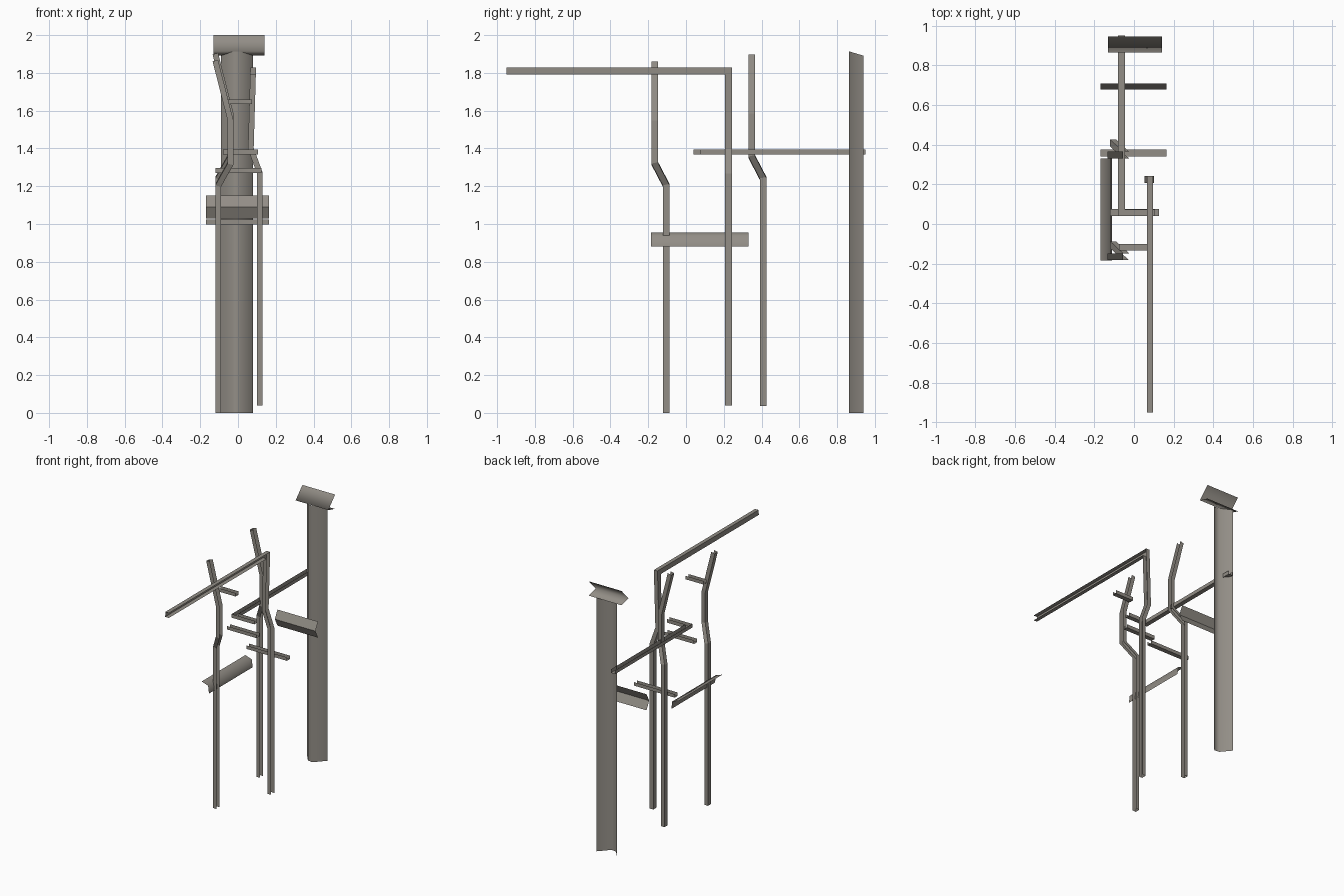
import bpy
from mathutils import Vector as V

if "Cube" in bpy.data.objects:
    bpy.data.objects.remove(bpy.data.objects["Cube"])

mat = bpy.data.materials.new("weathered_grey")
mat.diffuse_color = (0.29, 0.27, 0.24, 1)
mat.use_nodes = True
mat.node_tree.nodes["Principled BSDF"].inputs["Base Color"].default_value = mat.diffuse_color


def sheet(name, rings, smooth=False):
    """Skin a row of open cross-sections into a thin strip."""
    n = len(rings[0])
    verts = [tuple(p) for r in rings for p in r]
    faces = [(i * n + j, i * n + j + 1, (i + 1) * n + j + 1, (i + 1) * n + j)
             for i in range(len(rings) - 1) for j in range(n - 1)]
    me = bpy.data.meshes.new(name)
    me.from_pydata(verts, [], faces)
    me.materials.append(mat)
    for p in me.polygons:
        p.use_smooth = smooth
    ob = bpy.data.objects.new(name, me)
    bpy.context.collection.objects.link(ob)
    return ob


def channel(name, path, side, opening, w, d):
    """Sweep an open U channel along a path with mitred corners.
    side: across the web (width w); opening: open direction (depth d)."""
    pts = [V(p) for p in path]
    side, opening = V(side), V(opening)
    ring = [pts[0] + side * s * w / 2 + opening * o * d / 2
            for s, o in ((-1, 1), (-1, -1), (1, -1), (1, 1))]
    rings = [ring]
    for i in range(1, len(pts)):
        a = (pts[i] - pts[i - 1]).normalized()
        b = (pts[i + 1] - pts[i]).normalized() if i + 1 < len(pts) else a
        nrm = (a + b).normalized()
        ring = [p + a * ((pts[i] - p).dot(nrm) / a.dot(nrm)) for p in ring]
        rings.append(ring)
    return sheet(name, rings)


X, Y, Z = (1, 0, 0), (0, 1, 0), (0, 0, 1)

# tall folded column, top cut to follow the underside of the cap
prof = [(-.09, .94), (-.03, .868), (.01, .862), (.08, .94)]
sheet("column", [[(x, y, 0) for x, y in prof],
                 [(x, y, 1.915 - (y - .86) * .3) for x, y in prof]], True)

# folded cap on the column
prof = [(.945, 2.0), (.865, 1.915), (.945, 1.893)]
sheet("column_cap", [[(x, y, z) for y, z in prof] for x in (-.13, .14)], True)

# folded cross plate
prof = [(.708, 1.15), (.677, 1.09), (.708, 1.03)]
sheet("cross_plate", [[(x, y, z) for y, z in prof] for x in (-.17, .165)])

# folded side plate
prof = [(-.17, .955), (-.117, .937), (-.11, .88)]
sheet("side_plate", [[(x, y, z) for x, z in prof] for y in (-.185, .33)], True)

# two matching bent posts
for name, dy, dz in (("front_post", 0, 0), ("back_post", .513, .037)):
    channel(name, [(x, y + dy, z + dz) for x, y, z in (
        (-.105, -.105, 0), (-.105, -.105, 1.205), (-.04, -.165, 1.32),
        (-.04, -.165, 1.55), (-.12, -.165, 1.865))], Y, X, .035, .03)

# right post turning into the long forward arm
channel("arm_post", [(.115, .224, .04), (.115, .224, 1.27), (.068, .224, 1.4),
                     (.08, .224, 1.81), (.08, -.95, 1.81)], Y, X, .037, .03)

# long rail turning sideways
channel("rail", [(-.063, .95, 1.382), (-.063, .057, 1.382), (.107, .057, 1.382)],
        X, Z, .034, .027)

# short cross bars
for name, x0, x1, y, z in (("upper_bar", -.075, .075, -.117, 1.647),
                           ("middle_bar", -.12, .125, .058, 1.283),
                           ("lower_bar", -.17, .165, .358, 1.01)):
    channel(name, [(x0, y, z), (x1, y, z)], Y, Z, .034, .026)
